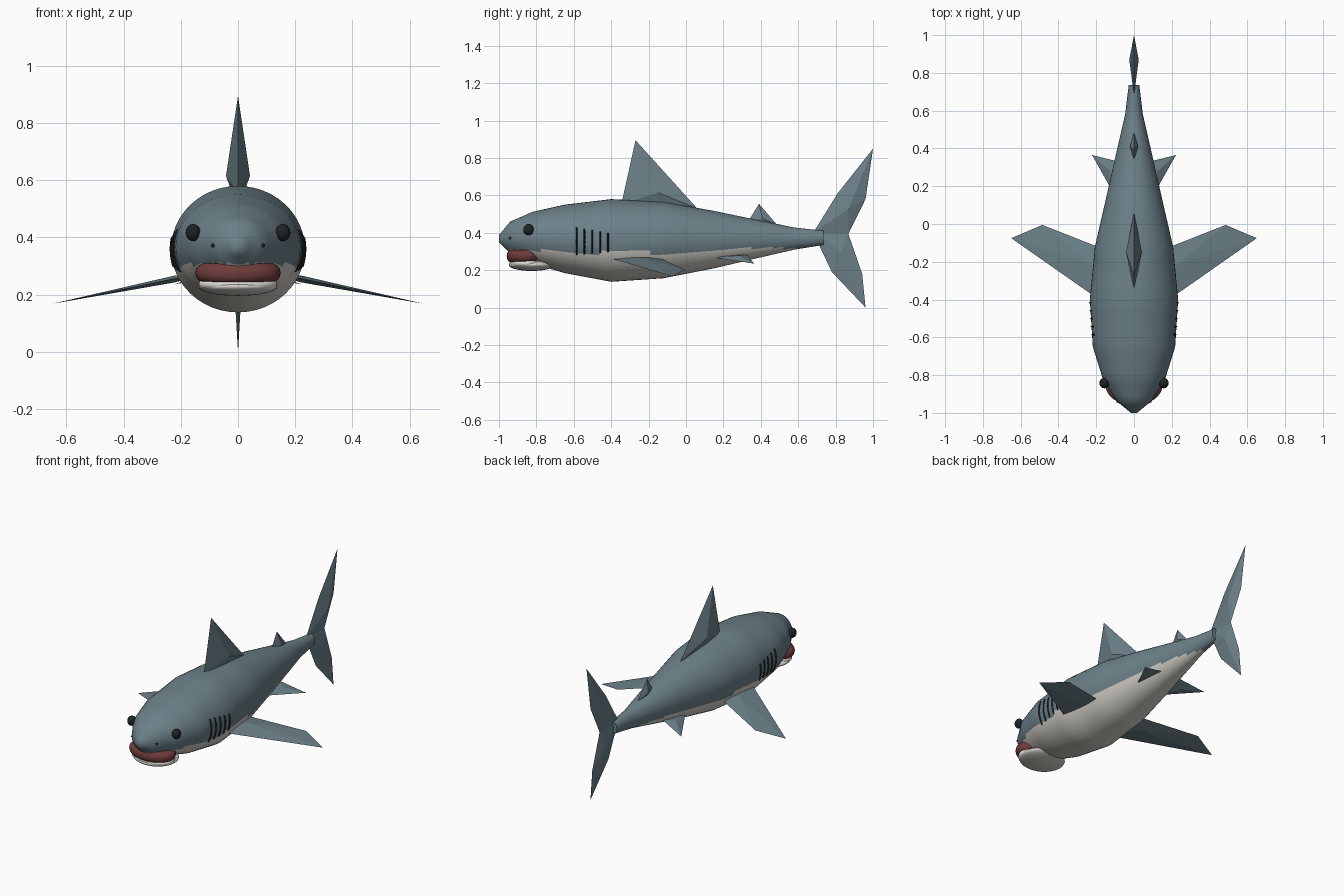
import bpy, bmesh
from math import sin, cos, pi, sqrt, radians
from mathutils import Vector

cube = bpy.data.objects.get("Cube")
if cube:
    bpy.data.objects.remove(cube)


def material(name, rgb):
    m = bpy.data.materials.new(name)
    m.use_nodes = True
    m.diffuse_color = (*rgb, 1)
    m.node_tree.nodes["Principled BSDF"].inputs["Base Color"].default_value = (*rgb, 1)
    return m


SKIN = material("blue grey skin", (0.15, 0.22, 0.25))
BELLY = material("pale belly", (0.64, 0.62, 0.56))
LIP = material("dark red mouth", (0.16, 0.045, 0.045))
TEETH = material("ivory teeth", (0.8, 0.78, 0.72))
DARK = material("near black", (0.012, 0.017, 0.018))


def add_mesh(name, verts, faces, mats, smooth=False):
    bm = bmesh.new()
    vs = [bm.verts.new(v) for v in verts]
    for f in faces:
        bm.faces.new([vs[i] for i in f])
    bmesh.ops.recalc_face_normals(bm, faces=bm.faces)
    me = bpy.data.meshes.new(name)
    bm.to_mesh(me)
    bm.free()
    for m in mats:
        me.materials.append(m)
    ob = bpy.data.objects.new(name, me)
    bpy.context.collection.objects.link(ob)
    if smooth:
        smooth_object(ob)
    return ob


def smooth_object(ob):
    bpy.ops.object.select_all(action='DESELECT')
    ob.select_set(True)
    bpy.context.view_layer.objects.active = ob
    bpy.ops.object.shade_smooth_by_angle(angle=radians(45))


def finish(name, mat):
    ob = bpy.context.object
    ob.name = name
    ob.data.materials.append(mat)
    smooth_object(ob)


def ellipsoid(name, loc, size, mat, seg=24):
    bpy.ops.mesh.primitive_uv_sphere_add(segments=seg, ring_count=seg // 2, location=loc)
    bpy.context.object.scale = size
    finish(name, mat)


def ring(name, loc, size, minor, mat):
    bpy.ops.mesh.primitive_torus_add(location=loc, major_radius=1, minor_radius=minor,
                                     major_segments=40, minor_segments=14)
    bpy.context.object.scale = size
    finish(name, mat)


# Body stations: y, half width, bottom z, top z
STATIONS = [(-1.0, 0.016, 0.35, 0.388), (-0.94, 0.09, 0.29, 0.46),
            (-0.82, 0.165, 0.235, 0.512), (-0.65, 0.218, 0.185, 0.55),
            (-0.4, 0.234, 0.138, 0.58), (-0.12, 0.207, 0.157, 0.565),
            (0.15, 0.145, 0.21, 0.517), (0.35, 0.1, 0.257, 0.475),
            (0.58, 0.047, 0.31, 0.428), (0.735, 0.028, 0.335, 0.411)]


def section(y):
    for a, b in zip(STATIONS, STATIONS[1:]):
        if y <= b[0]:
            t = (y - a[0]) / (b[0] - a[0])
            w, lo, hi = (p + (q - p) * t for p, q in zip(a[1:], b[1:]))
            return w, (lo + hi) / 2, (hi - lo) / 2


def side_x(y, z):
    w, c, h = section(y)
    return w * sqrt(max(0, 1 - ((z - c) / h) ** 2))


# Body loft with a pale underside
SIDES, STEPS = 48, 4
ys = [a[0] + (b[0] - a[0]) * k / STEPS
      for a, b in zip(STATIONS, STATIONS[1:]) for k in range(STEPS)] + [STATIONS[-1][0]]
verts, faces = [], []
for y in ys:
    w, c, h = section(y)
    verts += [(w * cos(2 * pi * i / SIDES), y, c + h * sin(2 * pi * i / SIDES))
              for i in range(SIDES)]
for r in range(len(ys) - 1):
    for i in range(SIDES):
        j = (i + 1) % SIDES
        faces.append((r * SIDES + i, r * SIDES + j, (r + 1) * SIDES + j, (r + 1) * SIDES + i))
faces.append(range(SIDES))
faces.append(range(len(verts) - SIDES, len(verts)))
body = add_mesh("body", verts, faces, [SKIN, BELLY], True)
for p in body.data.polygons:
    y, z = p.center.y, p.center.z
    line = min(0.318, 0.293 + 0.07 * max(0, y + 0.1))
    if y < -0.7:
        line = 0.308
    p.material_index = int(z < line and y < 0.66)


# Fins: an outline joined to a ridge point on each side
def fin(name, outline, ridge, offset):
    n = len(outline)
    r, o = Vector(ridge), Vector(offset)
    faces = [(i, (i + 1) % n, n + s) for i in range(n) for s in (0, 1)]
    add_mesh(name, outline + [r + o, r - o], faces, [SKIN])


def upright_fin(name, outline, ridge, thick):
    fin(name, [(0, y, z) for y, z in outline], (0, *ridge), (thick, 0, 0))


upright_fin("dorsal_fin", [(-0.345, 0.555), (-0.27, 0.895), (0.06, 0.53), (-0.15, 0.5)],
            (-0.15, 0.615), 0.042)
upright_fin("rear_dorsal_fin", [(0.335, 0.465), (0.39, 0.555), (0.485, 0.445), (0.41, 0.42)],
            (0.41, 0.475), 0.021)
upright_fin("tail_upper_lobe", [(0.68, 0.4), (0.81, 0.61), (1, 0.85), (0.96, 0.58), (0.868, 0.395)],
            (0.87, 0.53), 0.025)
upright_fin("tail_lower_lobe", [(0.68, 0.4), (0.78, 0.19), (0.96, 0.0), (0.942, 0.18), (0.868, 0.395)],
            (0.83, 0.3), 0.018)

# Paired parts
for side, s in (("left", 1), ("right", -1)):
    fin(side + "_pectoral_fin",
        [(s * 0.15, -0.425, 0.27), (s * 0.65, -0.075, 0.168),
         (s * 0.485, -0.005, 0.203), (s * 0.13, -0.145, 0.268)],
        (s * 0.22, -0.22, 0.255), (0, 0, 0.012))
    fin(side + "_pelvic_fin",
        [(s * 0.09, 0.13, 0.27), (s * 0.222, 0.365, 0.235), (s * 0.06, 0.325, 0.285)],
        (s * 0.125, 0.28, 0.268), (0, 0, 0.01))
    ellipsoid(side + "_eye", (s * 0.157, -0.842, 0.417), (0.026, 0.028, 0.03), DARK, 20)
    ellipsoid(side + "_nostril", (s * 0.085, -0.938, 0.372), (0.009, 0.009, 0.008), DARK, 12)

    # Gill slits hug the flank
    for k in range(5):
        y, lo, hi = -0.585 + 0.042 * k, 0.28 + 0.004 * k, 0.428 - 0.007 * k
        n = 8
        verts, faces = [], []
        for i in range(n + 1):
            z = lo + (hi - lo) * i / n
            for dy, dx in ((-0.007, -0.004), (0, 0.006), (0.007, -0.004)):
                verts.append((s * (side_x(y + dy, z) + dx), y + dy, z))
        for i in range(n):
            for a, b in ((0, 1), (1, 2), (2, 0)):
                faces.append((3 * i + a, 3 * i + b, 3 * i + 3 + b, 3 * i + 3 + a))
        faces += [(0, 1, 2), (3 * n, 3 * n + 1, 3 * n + 2)]
        add_mesh(f"{side}_gill_{k + 1}", verts, faces, [DARK])

# Mouth
ring("upper_lip", (0, -0.858, 0.276), (0.114, 0.077, 0.11), 0.31, LIP)
ellipsoid("mouth_inside", (0, -0.85, 0.27), (0.11, 0.08, 0.02), LIP)
ring("lower_teeth", (0, -0.85, 0.237), (0.112, 0.076, 0.085), 0.23, TEETH)
ellipsoid("lower_jaw", (0, -0.825, 0.228), (0.138, 0.122, 0.032), BELLY, 32)
